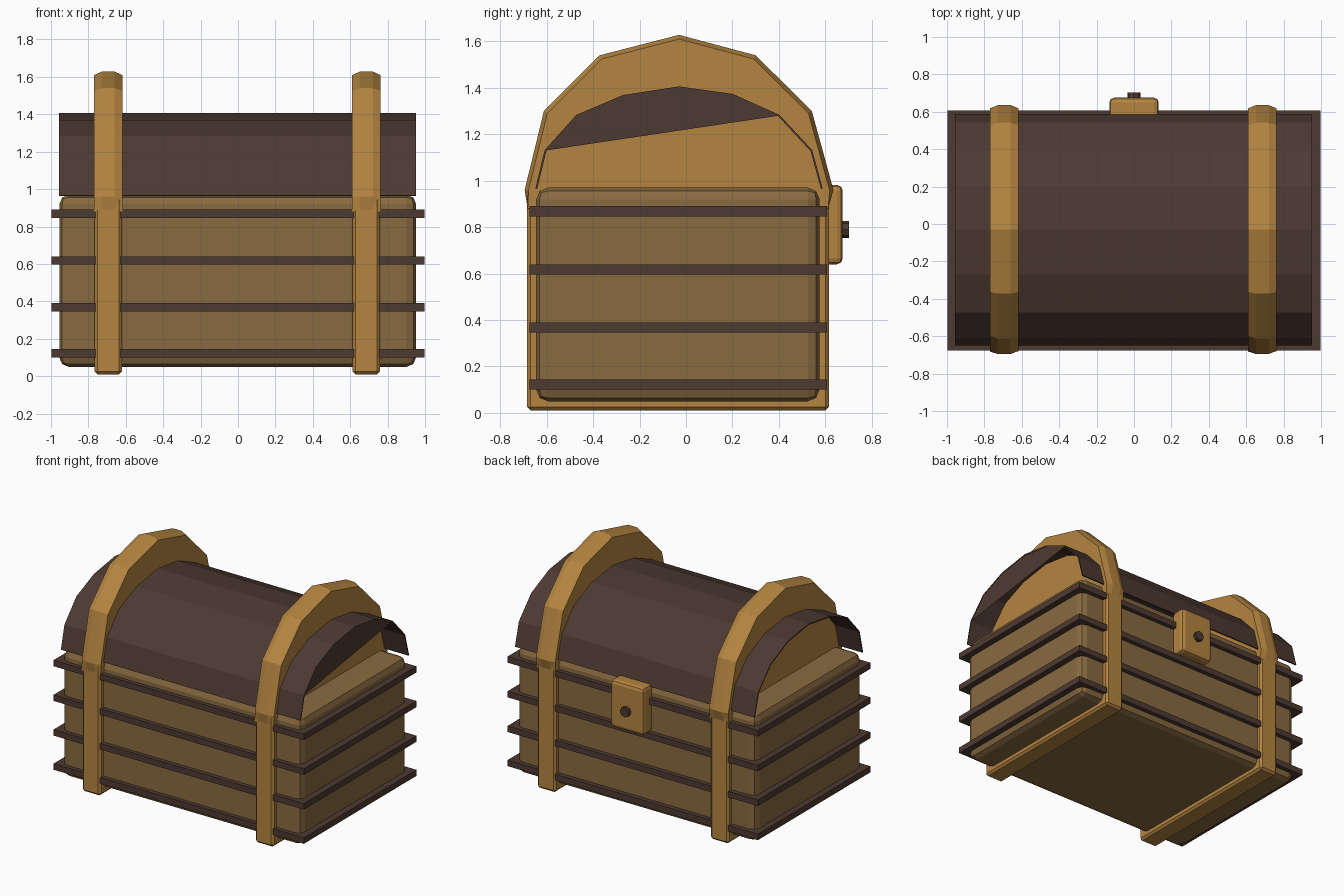
import bpy, bmesh, math

if "Cube" in bpy.data.objects:
    bpy.data.objects.remove(bpy.data.objects["Cube"])


def material(name, rgb):
    m = bpy.data.materials.new(name)
    m.diffuse_color = (*rgb, 1)
    m.use_nodes = True
    m.node_tree.nodes["Principled BSDF"].inputs["Base Color"].default_value = m.diffuse_color
    return m


WOOD = material("tan_wood", (0.25, 0.145, 0.052))
GOLD = material("golden_wood", (0.46, 0.235, 0.052))
BROWN = material("dark_brown", (0.076, 0.042, 0.032))


def finish(name, bm, mat, bevel=0, segments=1):
    bmesh.ops.recalc_face_normals(bm, faces=bm.faces)
    me = bpy.data.meshes.new(name)
    bm.to_mesh(me)
    bm.free()
    me.materials.append(mat)
    ob = bpy.data.objects.new(name, me)
    bpy.context.collection.objects.link(ob)
    if bevel:
        b = ob.modifiers.new("bevel", 'BEVEL')
        b.width, b.segments = bevel, segments
    return ob


def box(name, lo, hi, mat, bevel=0, segments=1):
    bm = bmesh.new()
    bmesh.ops.create_cube(bm, size=1)
    for v in bm.verts:
        v.co = [lo[i] + (v.co[i] + 0.5) * (hi[i] - lo[i]) for i in range(3)]
    return finish(name, bm, mat, bevel, segments)


def loft(name, rings, mat, caps=True):
    """Join (x, profile) rings along x; profiles are (y, z) points."""
    bm = bmesh.new()
    rows = [[bm.verts.new((x, y, z)) for y, z in p] for x, p in rings]
    n = len(rows[0])
    for a, b in zip(rows, rows[1:]):
        for i in range(n if caps else n - 1):
            j = (i + 1) % n
            bm.faces.new((a[i], a[j], b[j], b[i]))
    if caps:
        bm.faces.new(rows[0])
        bm.faces.new(rows[-1])
    return finish(name, bm, mat)


# Chest body with rounded edges
box("chest_body", (-0.955, -0.645, 0.05), (0.952, 0.575, 0.97), WOOD, 0.05, 2)

# Dark slats wrapping the body
for i, z in enumerate((0.122, 0.368, 0.618, 0.868)):
    box(f"slat_{i + 1}", (-0.998, -0.675, z - 0.022), (0.998, 0.607, z + 0.022), BROWN)

# Two straps: square lower frame and faceted arch with a raised middle
arch = [(-0.695, 0.96), (-0.612, 1.30), (-0.372, 1.54), (-0.03, 1.628),
        (0.30, 1.54), (0.542, 1.30), (0.635, 0.96)]


def shrink(points, f):
    return [(-0.03 + (y + 0.03) * f, 0.9 + (z - 0.9) * f) for y, z in points]


for side, x in (("left", -0.694), ("right", 0.686)):
    box(f"{side}_strap_frame", (x - 0.073, -0.684, 0.01), (x + 0.073, 0.615, 0.97),
        GOLD, 0.015, 1)
    foot = [(0.612, 0.88), (-0.682, 0.88)]
    inner = shrink(arch, 0.975) + foot
    outer = arch + foot
    loft(f"{side}_strap_arch", [(x - 0.076, inner), (x - 0.035, outer),
                                (x + 0.035, outer), (x + 0.076, inner)], GOLD)

# Thin curved lid
lid = [(-0.645, 0.965), (-0.605, 1.13), (-0.47, 1.28), (-0.27, 1.365), (-0.03, 1.402),
       (0.20, 1.37), (0.40, 1.28), (0.54, 1.13), (0.585, 0.965)]
shell = loft("lid", [(-0.958, lid), (0.952, lid)], BROWN, caps=False)
solid = shell.modifiers.new("thickness", 'SOLIDIFY')
solid.thickness, solid.offset = 0.008, 0

# Panel closing the upper part of the right lid end
bm = bmesh.new()
bm.faces.new([bm.verts.new((0.95, y, z)) for y, z in lid[1:7]])
finish("lid_end_panel", bm, BROWN)

# Lock plate and round keyhole stud on the back
box("lock_plate", (-0.132, 0.56, 0.64), (0.132, 0.675, 0.982), GOLD, 0.025, 2)
bm = bmesh.new()
bmesh.ops.create_cone(bm, cap_ends=True, segments=8, radius1=0.036, radius2=0.036, depth=0.05)
for v in bm.verts:
    v.co = (v.co.x, 0.677 + v.co.z, 0.79 + v.co.y)
finish("keyhole_stud", bm, BROWN)
